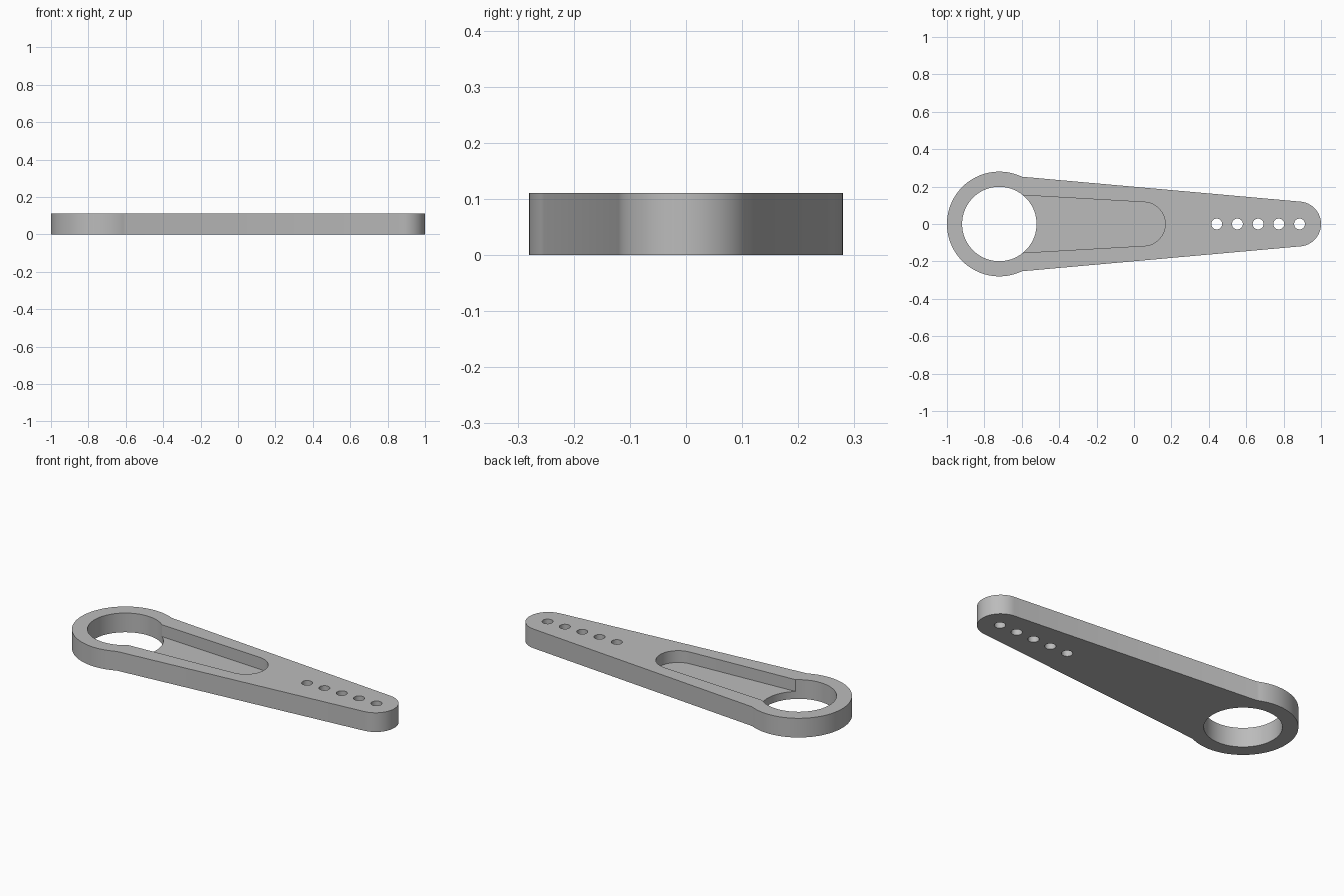
import bpy
import bmesh
from math import sin, cos, radians

cube = bpy.data.objects.get("Cube")
if cube:
    bpy.data.objects.remove(cube, do_unlink=True)

HEIGHT = 0.111
FLOOR = 0.043
RING_X = -0.72

grey = bpy.data.materials.new("light grey")
grey.use_nodes = True
colour = (0.5, 0.5, 0.5, 1)
grey.diffuse_color = colour
grey.node_tree.nodes["Principled BSDF"].inputs["Base Color"].default_value = colour


def arc(cx, r, start, end, steps):
    """Points on an arc centred on the x axis, angles in degrees."""
    angles = [radians(start + (end - start) * i / steps) for i in range(steps + 1)]
    return [(cx + r * cos(a), r * sin(a)) for a in angles]


def prism(name, outline, z0, z1):
    """Upright solid with the given outline."""
    bm = bmesh.new()
    base = bm.faces.new([bm.verts.new((x, y, z0)) for x, y in outline])
    top = bmesh.ops.extrude_face_region(bm, geom=[base])["geom"]
    moved = [v for v in top if isinstance(v, bmesh.types.BMVert)]
    bmesh.ops.translate(bm, verts=moved, vec=(0, 0, z1 - z0))
    bmesh.ops.recalc_face_normals(bm, faces=bm.faces)
    mesh = bpy.data.meshes.new(name)
    bm.to_mesh(mesh)
    bm.free()
    mesh.materials.append(grey)
    obj = bpy.data.objects.new(name, mesh)
    bpy.context.collection.objects.link(obj)
    return obj


def cut(target, name, outline, z0):
    """Subtract a prism reaching from z0 to above the top face."""
    cutter = prism(name, outline, z0, HEIGHT + 0.1)
    cutter.hide_render = True
    mod = target.modifiers.new(name, 'BOOLEAN')
    mod.operation = 'DIFFERENCE'
    mod.solver = 'EXACT'
    mod.object = cutter
    bpy.context.view_layer.objects.active = target
    bpy.ops.object.modifier_apply(modifier=name)
    bpy.data.objects.remove(cutter, do_unlink=True)


# Tapered arm: large ring end joined to a small rounded tip
outline = arc(RING_X, 0.28, 64.5, 295.5, 80) + arc(0.88, 0.12, -85, 85, 40)
arm = prism("lever_arm", outline, 0, HEIGHT)

# Shallow tapered pocket opening into the ring
pocket = [(RING_X, 0.161), (RING_X, -0.161)] + arc(0.05, 0.117, -87, 87, 40)
cut(arm, "pocket_cutter", pocket, FLOOR)

# Large through hole
cut(arm, "ring_hole_cutter", arc(RING_X, 0.199, 0, 356.25, 95), -0.1)

# Row of small through holes
for i in range(5):
    cut(arm, f"small_hole_cutter_{i}", arc(0.442 + 0.1108 * i, 0.029, 0, 350, 35), -0.1)

bpy.ops.object.select_all(action='DESELECT')
arm.select_set(True)
bpy.context.view_layer.objects.active = arm
bpy.ops.object.shade_smooth_by_angle(angle=radians(30))
